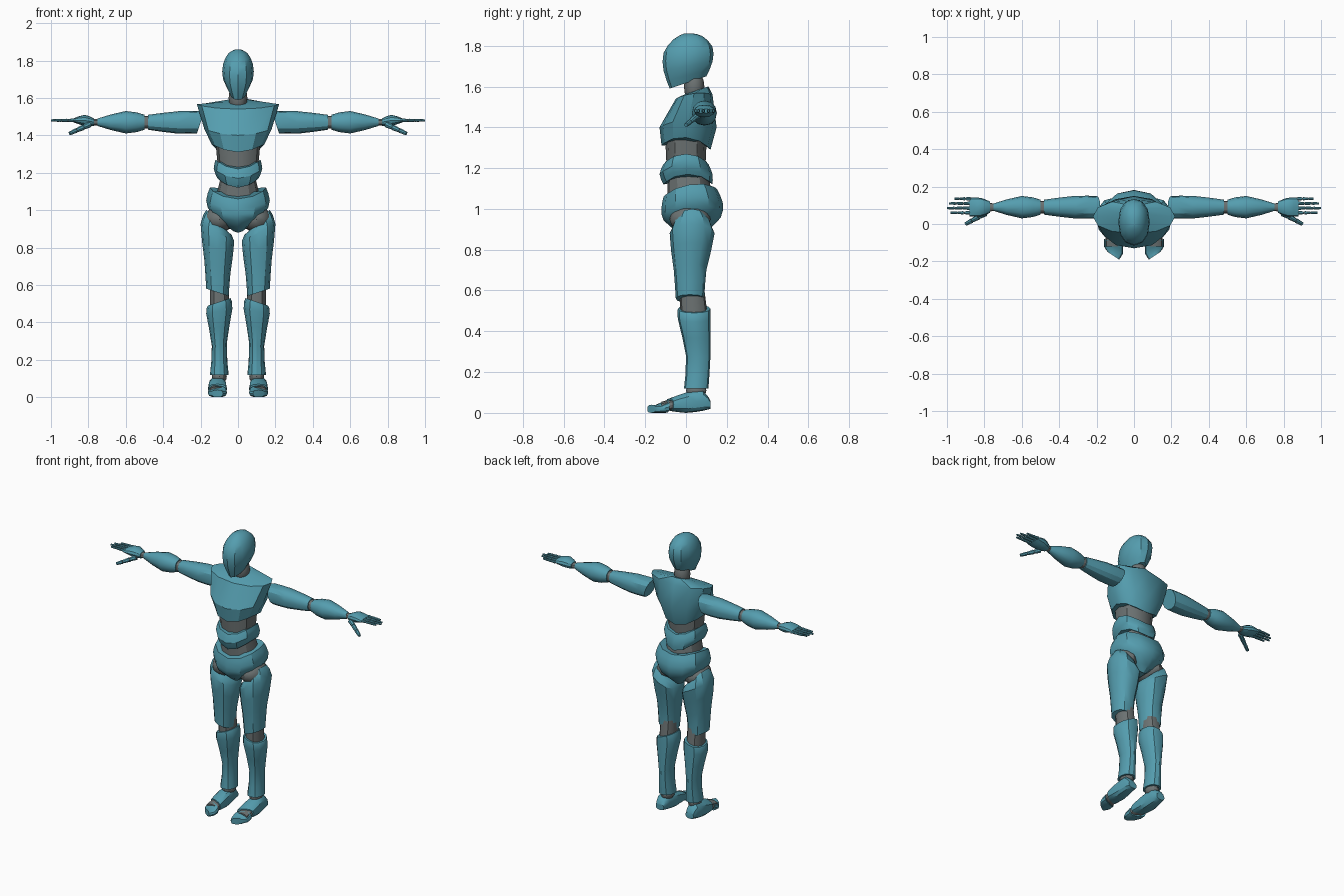
import bpy, bmesh, math
from mathutils import Matrix, Vector

cube = bpy.data.objects.get("Cube")
if cube:
    bpy.data.objects.remove(cube, do_unlink=True)


def material(name, color):
    mat = bpy.data.materials.new(name)
    mat.use_nodes = True
    mat.diffuse_color = color
    mat.node_tree.nodes["Principled BSDF"].inputs["Base Color"].default_value = color
    return mat


TEAL = material("teal_shell", (.09, .34, .43, 1))
GREY = material("grey_joint", (.15, .17, .17, 1))
LEVEL = (0, 0, 0)


def finish(bm, name, mat):
    bmesh.ops.recalc_face_normals(bm, faces=bm.faces)
    mesh = bpy.data.meshes.new(name)
    bm.to_mesh(mesh)
    bm.free()
    mesh.materials.append(mat)
    obj = bpy.data.objects.new(name, mesh)
    bpy.context.collection.objects.link(obj)
    bpy.ops.object.select_all(action='DESELECT')
    obj.select_set(True)
    bpy.context.view_layer.objects.active = obj
    bpy.ops.object.shade_smooth_by_angle(angle=math.radians(32))


def place(axis, along, u, v, side):
    point = {'x': (along, u, v), 'y': (u, along, v), 'z': (u, v, along)}[axis]
    return Vector((point[0] * side, point[1], point[2]))


def smooth_rows(rows, steps):
    """Rounds a profile by passing a spline through its rows."""
    result = []
    last = len(rows) - 1
    for i in range(last):
        before, start, end, after = [rows[min(max(k, 0), last)] for k in range(i - 1, i + 3)]
        for k in range(steps):
            t = k / steps
            leave = (end - before) / 2 * t * (1 - t) ** 2
            arrive = (after - start) / 2 * t * t * (1 - t)
            result.append(start.lerp(end, t * t * (3 - 2 * t)) + leave - arrive)
    return result + [rows[last]]


def loft(name, centre, rows, axis='z', side=1, start=LEVEL, end=LEVEL,
         steps=2, square=.9, mat=TEAL):
    """Row: position, u radius, v radius, v shift. Start and end: u tilt, v tilt, side lift."""
    keys = [Vector(tuple(row) + (0,) * (4 - len(row))) for row in rows]
    profile = smooth_rows(keys, steps)
    sides = 12
    bm = bmesh.new()
    rings = []
    for n, (along, ru, rv, shift) in enumerate(profile):
        tilt = Vector(start).lerp(Vector(end), n / (len(profile) - 1))
        ring = []
        for i in range(sides):
            angle = math.tau * i / sides
            c, s = [math.copysign(abs(f) ** square, f)
                    for f in (math.cos(angle), math.sin(angle))]
            ring.append(bm.verts.new(place(
                axis, along + tilt.dot(Vector((c, s, c * c))),
                centre[0] + ru * c, centre[1] + shift + rv * s, side)))
        rings.append(ring)
    for low, high in zip(rings, rings[1:]):
        for i in range(sides):
            j = (i + 1) % sides
            bm.faces.new((low[i], low[j], high[j], high[i]))
    bm.faces.new(rings[0])
    bm.faces.new(rings[-1])
    finish(bm, name, mat)
    return keys


def bridge(name, centre, first, second, overlap=.05, **options):
    """Grey core reaching into the two shells on either side of a gap."""
    reach = math.copysign(overlap, second[0] - first[0])
    rows = []
    for row, offset in ((first, -reach), (second, reach)):
        rows.append((row[0] + offset, row[1] * .85, row[2] * .85, row[3]))
    loft(name, centre, rows, steps=1, mat=GREY, **options)


def ball(name, centre, radii, side=1):
    bm = bmesh.new()
    bmesh.ops.create_uvsphere(bm, u_segments=12, v_segments=8, radius=1)
    for v in bm.verts:
        v.co = Vector([c + r * p for c, r, p in zip(centre, radii, v.co)])
        v.co.x *= side
    finish(bm, name, GREY)


def rod(name, a, b, thick, thin, mat=TEAL):
    bm = bmesh.new()
    turn = (b - a).to_track_quat('Z', 'Y').to_matrix().to_4x4()
    bmesh.ops.create_cone(bm, cap_ends=True, segments=8, radius1=thick, radius2=thin,
                          depth=(b - a).length,
                          matrix=Matrix.Translation((a + b) / 2) @ turn)
    finish(bm, name, mat)


def digit(name, root, tip, radius, side):
    """A finger of three tapering segments around a thin grey core."""
    mirror = Vector((side, 1, 1))
    root, tip = root * mirror, tip * mirror
    rod(name + "_core", root, root.lerp(tip, .9), radius * .6, radius * .4, GREY)
    for n, part in enumerate(("base", "middle", "end")):
        wide = radius * (1 - n * .12)
        rod(f"{name}_{part}", root.lerp(tip, (n + .1) / 3), root.lerp(tip, (n + 1) / 3),
            wide, wide * .75)


# Head and neck
loft("head", (0, .01), [(1.62, .04, .09), (1.7, .08, .12), (1.78, .08, .12),
                        (1.84, .05, .07), (1.86, .01, .02)], start=(0, .03, 0))
ball("neck", (0, .04, 1.6), (.05, .05, .08))

# Torso shells with grey cores between them
trunk = (0, .02)
chest = loft("chest", trunk, [(1.3, .14, .12, -.02), (1.4, .18, .14, -.01),
                              (1.55, .22, .09, .02), (1.58, .06, .06, .03)],
             start=(0, -.01, .05), end=(0, .02, 0), steps=1)
abdomen = loft("abdomen_band", trunk, [(1.12, .11, .12, -.01), (1.17, .13, .13, -.02),
                                       (1.22, .12, .11, -.02)],
               start=(0, 0, .05), end=(0, 0, .05))
pelvis = loft("pelvis", trunk, [(1.08, .15, .13), (1.02, .17, .15, .01),
                                (.95, .14, .14, .01), (.88, .04, .06, .01)],
              start=(0, .02, .04), end=(0, 0, .02))
bridge("upper_waist", trunk, abdomen[-1], chest[0])
bridge("lower_waist", trunk, pelvis[0], abdomen[0])

for label, side in (("left_", 1), ("right_", -1)):
    # Legs
    ball(label + "hip", (.1, .02, .95), (.08, .1, .07), side)
    thigh = loft(label + "thigh", (.11, .03),
                 [(.94, .06, .07), (.88, .09, .11), (.7, .07, .08, -.01), (.56, .06, .07, -.01)],
                 side=side, start=(.06, 0, 0), end=(.02, 0, 0))
    shin = loft(label + "shin", (.1, .04),
                [(.51, .06, .08), (.46, .07, .08), (.28, .04, .06, .02), (.12, .05, .06, .01)],
                side=side, start=(-.02, 0, 0))
    bridge(label + "knee", (.1, .04), thigh[-1], shin[0], side=side)
    ball(label + "ankle", (.1, .05, .11), (.04, .05, .04), side)

    # Feet
    sole = (.11, .03)
    flat = dict(axis='y', side=side, square=.75)
    foot = loft(label + "foot", sole, [(.12, .03, .02, .01), (.08, .04, .05, .03),
                                       (0, .05, .05, .02), (-.08, .05, .03, .01)],
                end=(.02, 0, 0), **flat)
    toes = loft(label + "toes", sole, [(-.1, .05, .03), (-.14, .05, .02, -.01),
                                       (-.17, .03, .02, -.01)],
                start=(.02, 0, 0), end=(.02, 0, 0), **flat)
    bridge(label + "toe_joint", sole, foot[-1], toes[0], overlap=.02, **flat)

    # Arms
    reach = (.09, 1.47)
    across = dict(axis='x', side=side)
    upper = loft(label + "upper_arm", reach, [(.2, .06, .06), (.32, .06, .06), (.48, .04, .04)],
                 start=(0, -.02, 0), **across)
    lower = loft(label + "forearm", reach, [(.5, .04, .04), (.6, .06, .06), (.75, .02, .02)],
                 **across)
    palm = loft(label + "palm", reach, [(.77, .03, .02), (.82, .05, .03, .01),
                                        (.88, .05, .01, .01)], **across)
    bridge(label + "elbow", reach, upper[-1], lower[0], **across)
    bridge(label + "wrist", reach, lower[-1], palm[0], overlap=.01, **across)

    # Fingers spread evenly across the palm, thumb angled forward and down
    for i, (finger, tip) in enumerate((("index", .98), ("middle", 1), ("ring", .99),
                                       ("little", .96))):
        y = .06 + i * .025
        digit(label + finger, Vector((.87, y, 1.48)), Vector((tip, y, 1.48)), .01, side)
    digit(label + "thumb", Vector((.79, .06, 1.46)), Vector((.9, 0, 1.41)), .017, side)
